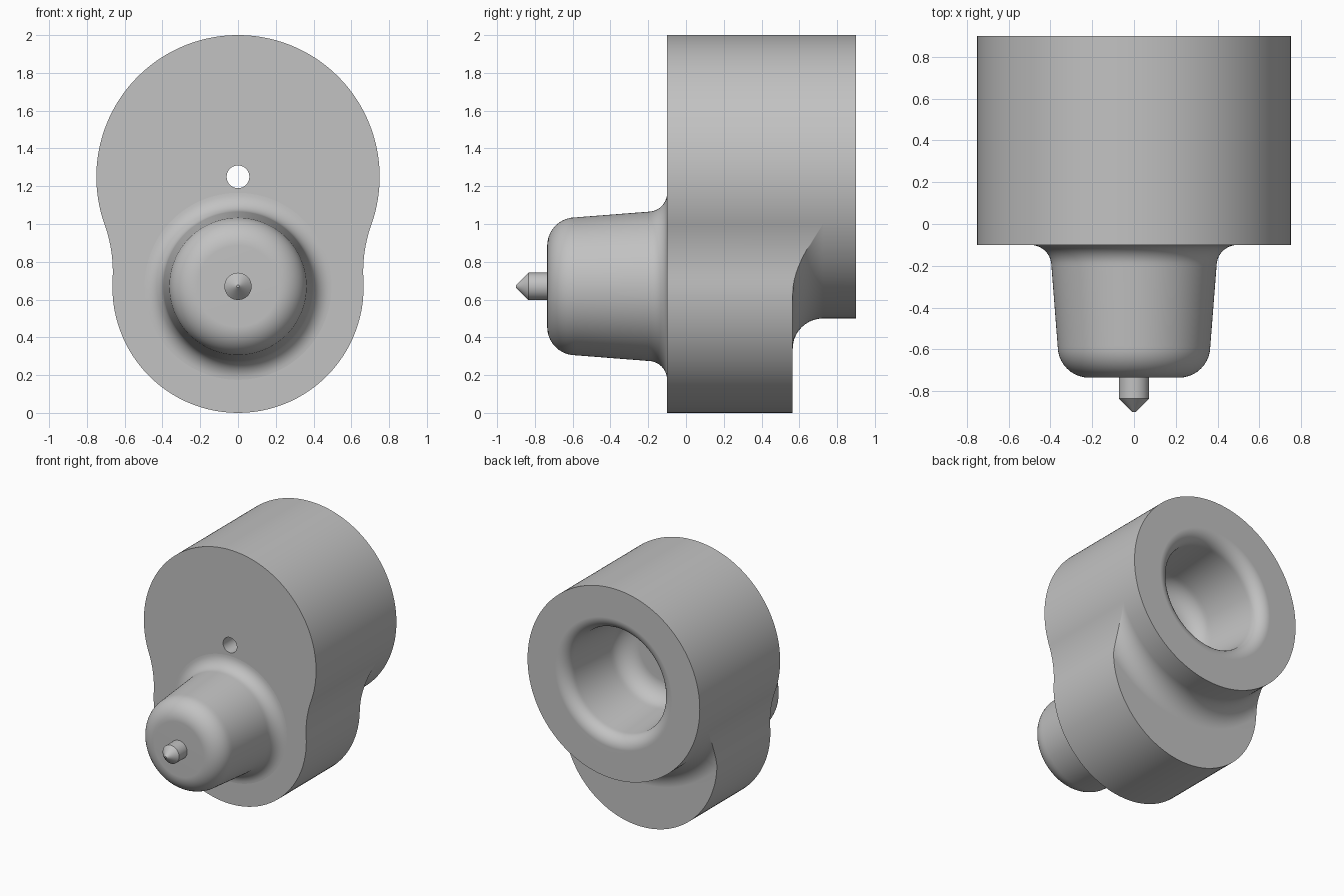
import bpy, bmesh, math
from math import sin, cos, sqrt, pi

cube = bpy.data.objects.get("Cube")
if cube:
    bpy.data.objects.remove(cube)

SEG = 192
TOP_Z, TOP_R = 1.25, 0.75       # large upper cylinder
LOW_Z, LOW_R = 0.665, 0.665     # lower lobe
FRONT, STEP, BACK = -0.1, 0.565, 0.9
NECK_R, FLARE = 0.75, 0.16      # waist blend and rear step fillet
HOLE_R = 0.06

grey = bpy.data.materials.new("plain grey")
grey.use_nodes = True
colour = (0.54, 0.54, 0.54, 1)
grey.diffuse_color = colour
grey.node_tree.nodes["Principled BSDF"].inputs["Base Color"].default_value = colour


def arc(r, y, radius, start, end, n=10):
    """Points (r, y) along an arc, angles in degrees."""
    angles = [math.radians(start + (end - start) * i / n) for i in range(n + 1)]
    return [(r + radius * cos(a), y + radius * sin(a)) for a in angles]


def loft(name, z, profile_at, closed):
    """Sweep a profile of (radius, y) around a y axis; it may vary with angle."""
    bm = bmesh.new()
    cols = []
    for i in range(SEG):
        a = 2 * pi * i / SEG
        cols.append([bm.verts.new((r * sin(a), y, z - r * cos(a)))
                     for r, y in profile_at(a)])
    count = len(cols[0])
    for i in range(SEG):
        p, q = cols[i], cols[(i + 1) % SEG]
        for k in range(count if closed else count - 1):
            m = (k + 1) % count
            bm.faces.new((p[k], p[m], q[m], q[k]))
    bmesh.ops.remove_doubles(bm, verts=bm.verts, dist=0.00002)
    bmesh.ops.recalc_face_normals(bm, faces=bm.faces)
    mesh = bpy.data.meshes.new(name)
    bm.to_mesh(mesh)
    bm.free()
    mesh.materials.append(grey)
    obj = bpy.data.objects.new(name, mesh)
    bpy.context.collection.objects.link(obj)
    bpy.ops.object.select_all(action='DESELECT')
    obj.select_set(True)
    bpy.context.view_layer.objects.active = obj
    bpy.ops.object.shade_smooth_by_angle(angle=math.radians(30))
    # keep the flat faces evenly shaded next to the fillets
    weighted = obj.modifiers.new("weighted_normals", 'WEIGHTED_NORMAL')
    weighted.keep_sharp = True
    return obj


# Outline: two circles joined by a concave arc on each side
gap = TOP_Z - LOW_Z
reach = TOP_R + NECK_R
cos_top = (reach**2 + gap**2 - (LOW_R + NECK_R)**2) / (2 * reach * gap)
angle_top = math.acos(cos_top)
neck_x, neck_d = reach * sin(angle_top), reach * cos_top
t = LOW_R / (LOW_R + NECK_R)
angle_low = math.atan2(neck_x * t, gap + (neck_d - gap) * t)


def outline(a):
    a = min(a, 2 * pi - a)
    if a >= angle_top:
        return TOP_R
    if a <= angle_low:
        return gap * cos(a) + sqrt(LOW_R**2 - (gap * sin(a))**2)
    b = reach * cos(a - angle_top)
    return b - sqrt(b * b - reach**2 + NECK_R**2)


# Socket: tapered, rounded at the mouth and at the floor
DEPTH = 0.64
floor_y = BACK - DEPTH
socket = (arc(0.51, BACK - 0.1, 0.1, 90, 180)
          + arc(0.225, floor_y + 0.15, 0.15, 0, -90)
          + [(HOLE_R, floor_y)])


def body_profile(a):
    r = outline(a)
    s = min(1, max(0, (TOP_R + FLARE - r) / FLARE))
    start = 270 - math.degrees(math.asin(s))
    flare = arc(TOP_R + FLARE, STEP + FLARE, FLARE, start, 180)
    return ([(HOLE_R, FRONT), (r, FRONT), (r, flare[0][1])] + flare
            + [(TOP_R, BACK)] + socket)


loft("body", TOP_Z, body_profile, True)

# Tapered boss with a flared root and a rounded end
boss = ([(0, FRONT + 0.05), (0.495, FRONT + 0.05)]
        + arc(0.495, FRONT - 0.1, 0.1, 90, 180)
        + arc(0.215, -0.585, 0.15, 0, -90) + [(0, -0.735)])
loft("boss", LOW_Z + 0.005, lambda a: boss, False)

# Pointed pin
pin = [(0, -0.7), (0.072, -0.7), (0.072, -0.835), (0.007, -0.9), (0, -0.9)]
loft("pin", LOW_Z + 0.005, lambda a: pin, False)
